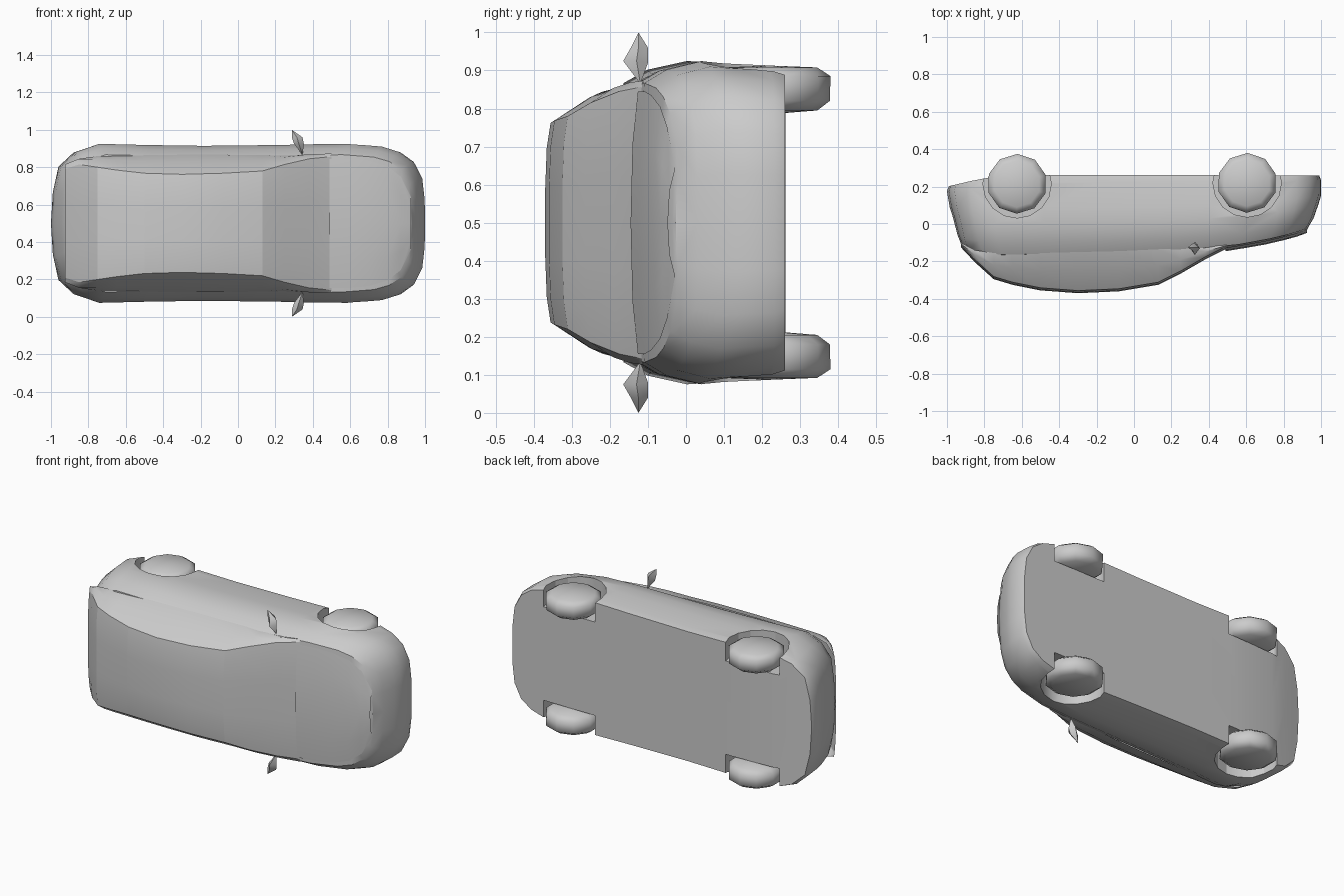
import bpy, bmesh, math

if "Cube" in bpy.data.objects:
    bpy.data.objects.remove(bpy.data.objects["Cube"])

# The car lies on its side: x = length, -y = car's up, z = car's width (middle at 0.5)
MID = 0.5


def interp(pts, x):
    for (x0, y0), (x1, y1) in zip(pts, pts[1:]):
        if x <= x1:
            f = max(0, (x - x0) / (x1 - x0))
            return y0 + (y1 - y0) * f
    return pts[-1][1]


def finish(ob, angle=35):
    bpy.ops.object.select_all(action='DESELECT')
    ob.select_set(True)
    bpy.context.view_layer.objects.active = ob
    bpy.ops.object.shade_smooth_by_angle(angle=math.radians(angle))


def loft(name, rows, closed=False, sides=(1, -1), angle=35):
    """Skin rows of (x, y, half width) points, mirrored about the car's middle."""
    bm = bmesh.new()
    for s in sides:
        grid = [[bm.verts.new((x, y, s * w)) for x, y, w in r] for r in rows]
        pairs = list(zip(grid, grid[1:])) + ([(grid[-1], grid[0])] if closed else [])
        for a, b in pairs:
            for i in range(len(a) - 1):
                bm.faces.new((a[i], a[i + 1], b[i + 1], b[i]))
    bmesh.ops.remove_doubles(bm, verts=bm.verts, dist=0.0005)
    bmesh.ops.dissolve_degenerate(bm, edges=bm.edges, dist=0.0001)
    bmesh.ops.recalc_face_normals(bm, faces=bm.faces)
    me = bpy.data.meshes.new(name)
    bm.to_mesh(me)
    bm.free()
    ob = bpy.data.objects.new(name, me)
    ob.location.z = MID
    bpy.context.collection.objects.link(ob)
    finish(ob, angle)
    return ob


# Lower body: a rounded plan outline stacked in layers between floor and deck lines
deck = [(-1, -0.06), (-0.9, -0.135), (-0.75, -0.165), (0, -0.15), (0.5, -0.12),
        (0.7, -0.085), (0.85, -0.05), (0.96, -0.01), (1, 0.0)]
floor = [(-1, 0.2), (-0.85, 0.235), (-0.7, 0.262), (1, 0.26)]
plan = [(1, 0), (0.998, 0.3), (0.985, 0.57), (0.94, 0.78), (0.87, 0.9), (0.78, 0.965),
        (0.6, 1), (0.4, 0.995), (0.2, 0.985), (-0.2, 0.975), (-0.5, 0.985), (-0.77, 1),
        (-0.88, 0.91), (-0.96, 0.73), (-0.99, 0.4), (-1, 0)]
layers = [  # height fraction, half width, rear x, front x
    (0, 0.405, -0.99, 0.99), (0.1, 0.415, -1.0, 1.0), (0.42, 0.42, -0.985, 1.0),
    (0.6, 0.425, -0.967, 0.985), (0.85, 0.402, -0.945, 0.96), (1, 0.367, -0.92, 0.93)]


def body_row(u, v):
    row = []
    for t, w, xr, xf in layers:
        x = xr + (xf - xr) * (u + 1) / 2
        lo, hi = interp(floor, x), interp(deck, x)
        row.append((x, lo + (hi - lo) * t, w * v))
    x, y, w = row[-1]
    crown = [(x, y - 0.012 * v, w * 0.6), (x, y - 0.018 * v, 0)]
    return [(row[0][0], row[0][1], 0)] + row + crown


body = loft("body", [body_row(u, v) for u, v in plan])

# Wheel arches cut out of the body
AXLES = {"front": (0.605, 0.22), "rear": (-0.625, 0.215)}
for x, y in AXLES.values():
    for s in (1, -1):
        bpy.ops.mesh.primitive_cylinder_add(vertices=16, radius=0.183, depth=0.34,
                                            location=(x, y, MID + s * 0.455))
        cutter = bpy.context.object
        cutter.name = "arch_cutter"
        cutter.hide_render = True
        mod = body.modifiers.new("arch", 'BOOLEAN')
        mod.operation, mod.object, mod.solver = 'DIFFERENCE', cutter, 'EXACT'
        bpy.context.view_layer.objects.active = body
        bpy.ops.object.modifier_apply(modifier=mod.name)
        bpy.data.objects.remove(cutter)
finish(body)

# Cabin stations: x, belt y, belt half width, top y, top half width
cabin = [(-0.925, -0.10, 0.31, -0.125, 0.29), (-0.85, -0.14, 0.345, -0.205, 0.315),
         (-0.75, -0.155, 0.36, -0.295, 0.30), (-0.65, -0.155, 0.362, -0.325, 0.285),
         (-0.5, -0.155, 0.365, -0.355, 0.268), (-0.3, -0.15, 0.367, -0.37, 0.262),
         (-0.08, -0.145, 0.367, -0.36, 0.268), (0.13, -0.135, 0.365, -0.325, 0.28),
         (0.25, -0.13, 0.363, -0.265, 0.315), (0.38, -0.12, 0.362, -0.19, 0.345),
         (0.5, -0.11, 0.36, -0.13, 0.357)]


def side_row(x, by, bw, ty, tw):
    ey = ty + 0.014
    return [(x, by, bw), (x, (by + ey) / 2, (bw + tw) / 2 + 0.015), (x, ey, tw)]


def top_row(x, by, bw, ty, tw):
    return [(x, ty + 0.014, tw), (x, ty + 0.004, tw * 0.75), (x, ty, tw * 0.35), (x, ty, 0)]


loft("side_windows", [side_row(*c) for c in cabin])
for name, a, b in (("trunk_lid", 0, 2), ("rear_window", 2, 4), ("roof", 4, 7),
                   ("windscreen", 7, 10)):
    loft(name, [top_row(*c) for c in cabin[a:b + 1]])

# Hood panel just above the deck
hood = [(0.49, 0.345), (0.6, 0.345), (0.7, 0.335), (0.8, 0.305), (0.87, 0.25), (0.925, 0.14)]
loft("hood", [[(x, interp(deck, x) - 0.006, w), (x, interp(deck, x) - 0.02, w * 0.6),
               (x, interp(deck, x) - 0.025, 0)] for x, w in hood])

# Wheels: rounded low-sided discs turned about the axle
tyre = [(0.285, 0.0), (0.295, 0.125), (0.32, 0.158), (0.385, 0.16), (0.408, 0.125), (0.413, 0.0)]
for end, (x, y) in AXLES.items():
    for s, side in ((1, "left"), (-1, "right")):
        turns = [math.tau * i / 10 + 0.3 for i in range(10)]
        loft(f"{end}_{side}_wheel", [[(x + r * math.cos(a), y + r * math.sin(a), w)
                                      for w, r in tyre] for a in turns],
             closed=True, sides=(s,), angle=60)

# Door mirrors: leaning faceted blades
ring = [(0.345, -0.12, 0.365), (0.325, -0.165, 0.425), (0.315, -0.145, 0.46), (0.288, -0.125, 0.5)]
back = [(0.345, -0.12, 0.365), (0.33, -0.1, 0.42), (0.32, -0.1, 0.46), (0.288, -0.125, 0.5)]
front = [(0.345, -0.12, 0.365), (0.352, -0.13, 0.425), (0.345, -0.125, 0.46), (0.288, -0.125, 0.5)]
rear = [(0.345, -0.12, 0.365), (0.3, -0.13, 0.425), (0.288, -0.125, 0.46), (0.288, -0.125, 0.5)]
for s, side in ((1, "left"), (-1, "right")):
    loft(f"{side}_mirror", [ring, front, back, rear], closed=True, sides=(s,), angle=50)
